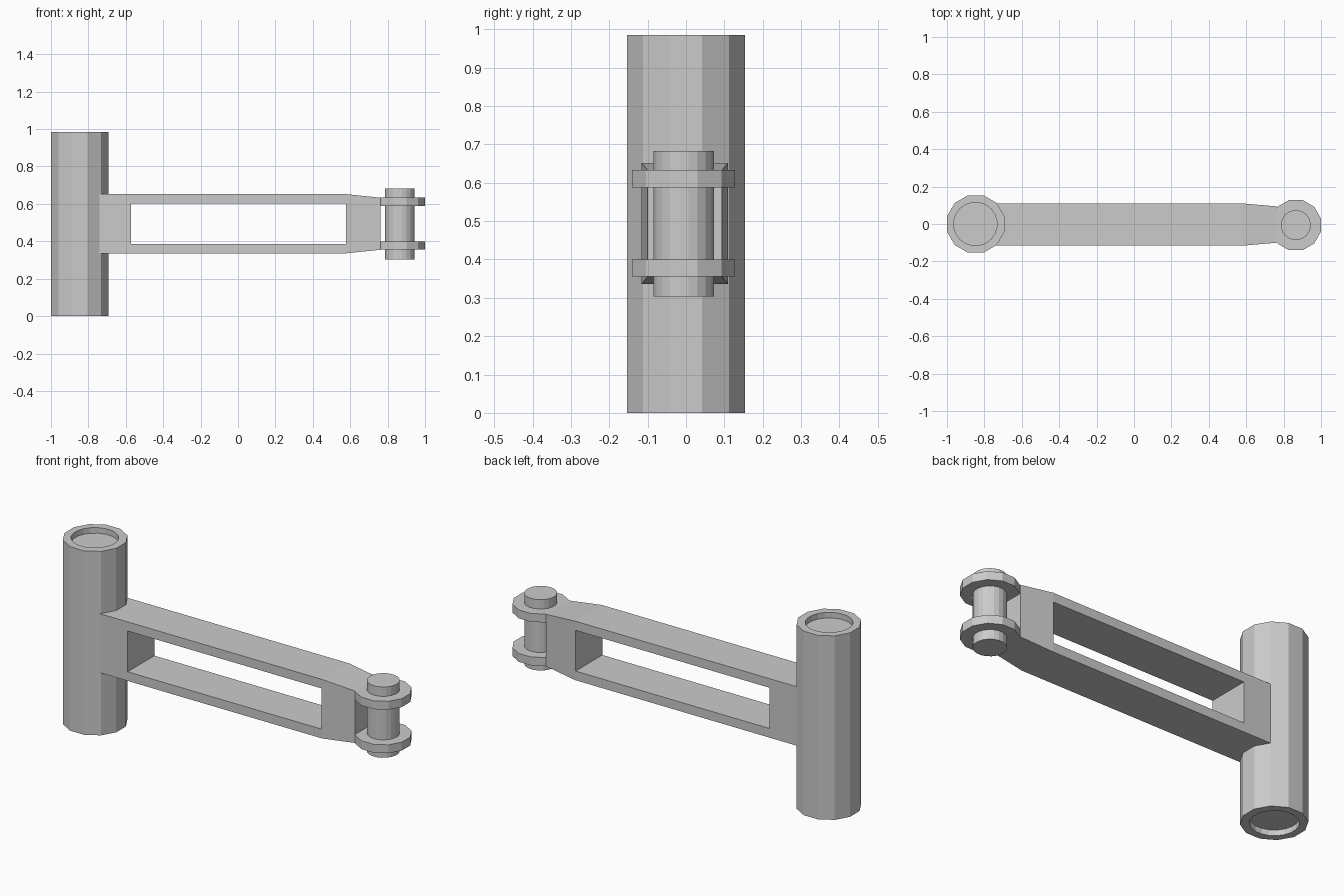
import bpy, bmesh, math

if "Cube" in bpy.data.objects:
    bpy.data.objects.remove(bpy.data.objects["Cube"])


def add_object(name, bm):
    bmesh.ops.recalc_face_normals(bm, faces=bm.faces)
    me = bpy.data.meshes.new(name)
    bm.to_mesh(me)
    bm.free()
    ob = bpy.data.objects.new(name, me)
    bpy.context.collection.objects.link(ob)
    return ob


def prism(name, x, y, r, z0, z1, sides):
    """Upright cylinder with a flat side facing +x and -x."""
    bm = bmesh.new()
    ring = []
    for i in range(sides):
        a = math.tau * (i + 0.5) / sides
        ring.append(bm.verts.new((x + r * math.cos(a), y + r * math.sin(a), z0)))
    base = bm.faces.new(ring)
    top = bmesh.ops.extrude_face_region(bm, geom=[base])["geom"]
    for v in top:
        if isinstance(v, bmesh.types.BMVert):
            v.co.z = z1
    return add_object(name, bm)


def loft(name, sections, y=0.0):
    """Box beam through rectangular sections (x, half width, z low, z high)."""
    bm = bmesh.new()
    rings = [[bm.verts.new((x, y + s * w, z)) for s, z in
              ((-1, lo), (1, lo), (1, hi), (-1, hi))] for x, w, lo, hi in sections]
    for a, b in zip(rings, rings[1:]):
        for i in range(4):
            j = (i + 1) % 4
            bm.faces.new((a[i], a[j], b[j], b[i]))
    bm.faces.new(rings[0])
    bm.faces.new(rings[-1])
    return add_object(name, bm)


def cut(ob, cutter):
    mod = ob.modifiers.new("cut", "BOOLEAN")
    mod.operation = "DIFFERENCE"
    mod.solver = "EXACT"
    mod.object = cutter
    cutter.hide_render = True
    cutter.hide_set(True)
    cutter.display_type = "WIRE"


# Hinge post with a shallow round recess at each end
PX, PH = -0.846, 0.985
post = prism("hinge_post", PX, 0, 0.159, 0, PH, 12)
for label, lo, hi in (("bottom", -0.1, 0.03), ("top", PH - 0.03, PH + 0.1)):
    cut(post, prism(label + "_recess_cutter", PX - 0.002, 0, 0.116, lo, hi, 20))

# Arm, tapered toward the fork, with a long window through it
arm = loft("arm", [(-0.76, 0.113, 0.336, 0.652),
                   (0.58, 0.113, 0.336, 0.652),
                   (0.763, 0.097, 0.355, 0.633)], -0.003)
cut(arm, loft("window_cutter", [(-0.572, 0.3, 0.385, 0.603),
                                (0.577, 0.3, 0.385, 0.603)]))

# Fork lugs and the pin through them
LX, LY = 0.865, -0.006
for label, lo, hi in (("lower", 0.355, 0.4), ("upper", 0.588, 0.633)):
    prism(label + "_lug", LX, LY, 0.139, lo, hi, 12)
prism("pin", LX, LY, 0.08, 0.304, 0.683, 20)
